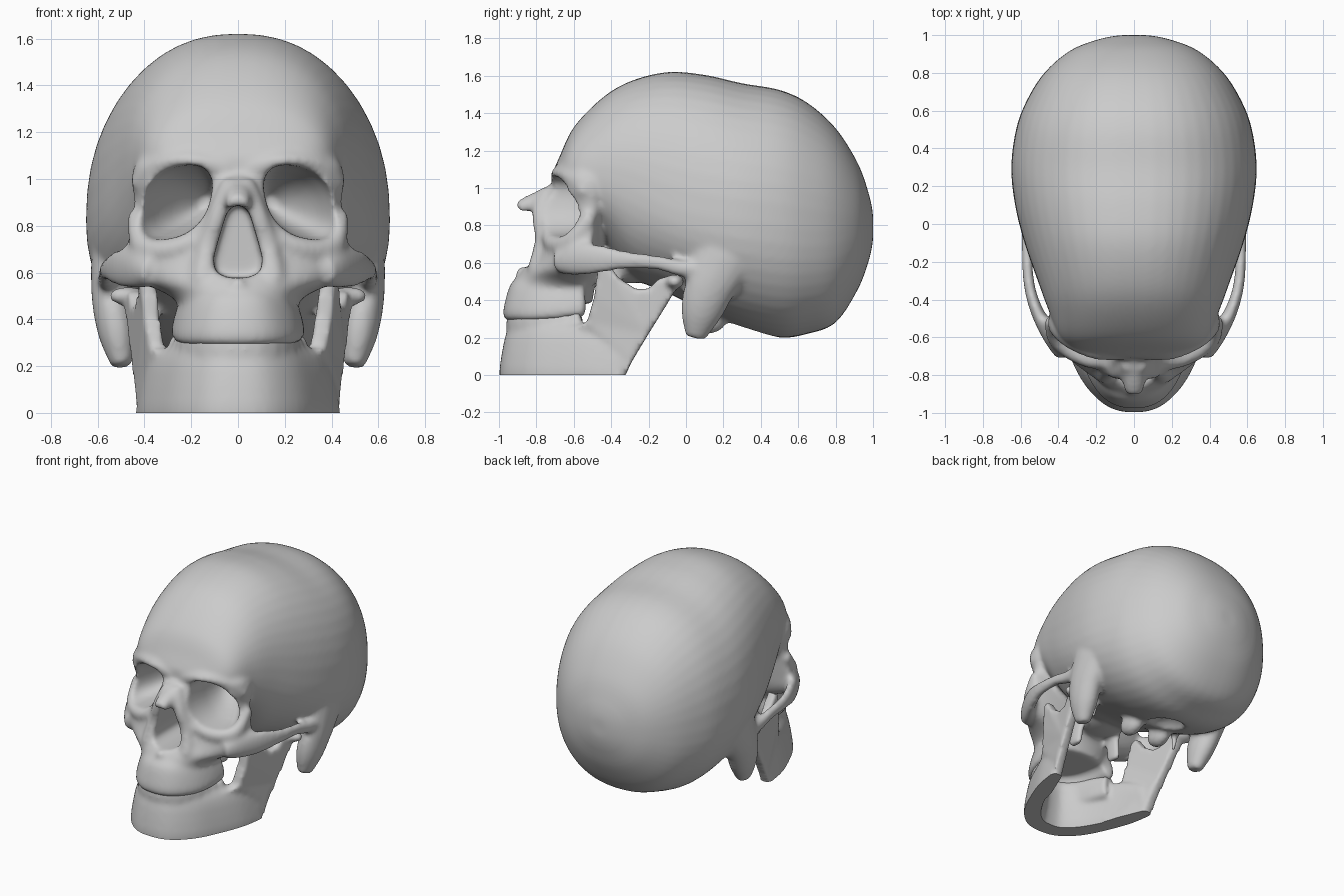
import bpy, bmesh, math
from mathutils import Vector, Matrix

cube = bpy.data.objects.get("Cube")
if cube:
    bpy.data.objects.remove(cube, do_unlink=True)

bone = bpy.data.materials.new("bone_grey")
bone.use_nodes = True
GREY = (0.6, 0.6, 0.6, 1)
bone.diffuse_color = GREY
bone.node_tree.nodes["Principled BSDF"].inputs["Base Color"].default_value = GREY


def spline(rows, n=5):
    """Smooth curve through rows of any width."""
    out = []
    for i in range(len(rows) - 1):
        a, b, c, d = (rows[max(0, min(len(rows) - 1, i + k))] for k in (-1, 0, 1, 2))
        for j in range(n):
            t = j / n
            out.append([q + t / 2 * (r - p + t * (2*p - 5*q + 4*r - s + t * (3*q - p - 3*r + s)))
                        for p, q, r, s in zip(a, b, c, d)])
    return out + [list(rows[-1])]


def egg(w, mid, lo, hi, p=2.25, n=48):
    """Rounded outline whose two halves differ in height."""
    pts = []
    for k in range(n):
        c, s = math.cos(k * math.tau / n), math.sin(k * math.tau / n)
        v = math.copysign(abs(s) ** (2 / p), s)
        pts.append((w * math.copysign(abs(c) ** (2 / p), c),
                    mid + v * (hi - mid if s > 0 else mid - lo)))
    return pts


def loft(bm, rings):
    vs = [[bm.verts.new(p) for p in ring] for ring in rings]
    for a, b in zip(vs, vs[1:]):
        for k in range(len(a)):
            m = (k + 1) % len(a)
            bm.faces.new((a[k], a[m], b[m], b[k]))
    bm.faces.new(vs[0][::-1])
    bm.faces.new(vs[-1])


def tube(bm, rows):
    """Rows are x, y, z, side radius, upright radius."""
    rows = spline(rows)
    pts = [Vector(r[:3]) for r in rows]
    run = (pts[-1] - pts[0]).normalized()
    ref = Vector((0, 1, 0)) if abs(run.z) > 0.9 else Vector((0, 0, 1))
    rings = []
    for i, p in enumerate(pts):
        t = (pts[min(i + 1, len(pts) - 1)] - pts[max(i - 1, 0)]).normalized()
        side = t.cross(ref).normalized()
        up = side.cross(t)
        rings.append([p + side * u + up * v
                      for u, v in egg(rows[i][3], 0, -rows[i][4], rows[i][4], 2, 16)])
    loft(bm, rings)


def ball(bm, loc, rad):
    bmesh.ops.create_uvsphere(bm, u_segments=20, v_segments=12, radius=1,
                              matrix=Matrix.Translation(loc) @ Matrix.Diagonal((*rad, 1)))


def arch(bm, half, lean, teeth_z=None):
    """Horseshoe wall leaning inward; rows are x, y, half thickness, bottom, top."""
    rows = spline([[-r[0], *r[1:]] for r in half[:0:-1]] + half, 4)
    rings = []
    for i, (x, y, th, lo, hi) in enumerate(rows):
        a, b = rows[max(i - 1, 0)], rows[min(i + 1, len(rows) - 1)]
        nrm = Vector((b[1] - a[1], a[0] - b[0], 0)).normalized()
        mid = (lo + hi) / 2
        rings.append([Vector((x, y, v)) + nrm * (u - lean * (v - mid))
                      for u, v in egg(th, mid, lo, hi, 3, 24)])
        if teeth_z and i % 2:
            ball(bm, Vector((x, y, teeth_z)) + nrm * 0.024, (0.034, 0.034, 0.07))
    loft(bm, rings)


def mirror(bm):
    """Copy everything made so far to the other side."""
    new = bmesh.ops.duplicate(bm, geom=bm.verts[:] + bm.edges[:] + bm.faces[:])["geom"]
    for v in new:
        if isinstance(v, bmesh.types.BMVert):
            v.co.x *= -1


def to_object(bm, name):
    bmesh.ops.recalc_face_normals(bm, faces=bm.faces)
    mesh = bpy.data.meshes.new(name)
    bm.to_mesh(mesh)
    bm.free()
    ob = bpy.data.objects.new(name, mesh)
    bpy.context.collection.objects.link(ob)
    return ob


def fuse(ob, cutter=None):
    """Melt overlapping parts together, carve, soften and trim at the floor."""
    ob.modifiers.new("melt", "REMESH").voxel_size = 0.015
    if cutter:
        cut = ob.modifiers.new("carve", "BOOLEAN")
        cut.object, cut.operation, cut.solver = cutter, "DIFFERENCE", "EXACT"
        ob.modifiers.new("clean", "REMESH").voxel_size = 0.014
    soft = ob.modifiers.new("soften", "SMOOTH")
    soft.factor, soft.iterations = 0.5, 8
    bpy.context.view_layer.update()
    mesh = bpy.data.meshes.new_from_object(ob.evaluated_get(bpy.context.evaluated_depsgraph_get()))
    ob.modifiers.clear()
    bm = bmesh.new()
    bm.from_mesh(mesh)
    cut = bmesh.ops.bisect_plane(bm, geom=bm.verts[:] + bm.edges[:] + bm.faces[:],
                                 plane_co=(0, 0, 0), plane_no=(0, 0, 1), clear_inner=True)
    rim = [e for e in cut["geom_cut"] if isinstance(e, bmesh.types.BMEdge)]
    if rim:
        bmesh.ops.triangle_fill(bm, edges=rim, use_beauty=True)
    bmesh.ops.recalc_face_normals(bm, faces=bm.faces)
    bm.to_mesh(mesh)
    bm.free()
    ob.data = mesh
    mesh.materials.clear()
    mesh.materials.append(bone)
    bpy.ops.object.select_all(action="DESELECT")
    ob.select_set(True)
    bpy.context.view_layer.objects.active = ob
    bpy.ops.object.shade_smooth_by_angle(angle=math.radians(60))


# Skull, paired parts: brow, eye socket rim, nose walls, cheek arch, mastoid, base details
bm = bmesh.new()
tube(bm, [(.04, -.68, 1.04, .04, .04), (.2, -.68, 1.08, .04, .035),
          (.35, -.62, 1.06, .035, .03), (.435, -.54, .97, .03, .035)])
tube(bm, [(.14, -.75, .76, .03, .03), (.28, -.72, .7, .03, .04),
          (.41, -.62, .71, .04, .05), (.45, -.51, .85, .025, .035)])
tube(bm, [(.035, -.72, .98, .04, .06), (.075, -.77, .87, .045, .055),
          (.125, -.76, .72, .05, .05), (.15, -.79, .56, .06, .06)])
tube(bm, [(.36, -.68, .6, .06, .06), (.43, -.6, .62, .05, .09), (.51, -.47, .62, .035, .08),
          (.555, -.32, .615, .03, .05), (.565, -.15, .6, .03, .04), (.56, -.02, .57, .04, .045),
          (.56, .12, .57, .05, .05)])
tube(bm, [(.53, .2, .64, .1, .18), (.535, .13, .48, .09, .14),
          (.515, .08, .33, .08, .11), (.495, .05, .2, .045, .055)])
ball(bm, (.12, .12, .3), (.06, .1, .08))
tube(bm, [(.14, -.4, .65, .03, .08), (.17, -.42, .36, .025, .06)])
tube(bm, [(.36, .02, .5, .03, .03), (.35, -.01, .32, .018, .018)])
mirror(bm)

# Braincase: y, bottom, top, half width, height of widest point
braincase = [(-.71, 1, 1.09, .15, 1.04), (-.675, .96, 1.17, .29, 1.05), (-.6, .88, 1.325, .39, 1.06),
             (-.45, .72, 1.48, .455, 1.05), (-.3, .53, 1.57, .51, 1), (-.1, .44, 1.62, .58, .9),
             (.1, .34, 1.605, .63, .85), (.3, .25, 1.56, .65, .82), (.5, .2, 1.525, .625, .8),
             (.65, .22, 1.455, .57, .78), (.8, .28, 1.32, .475, .78), (.92, .46, 1.13, .335, .79),
             (.98, .62, .96, .18, .79), (1, .72, .86, .07, .79)]
loft(bm, [[(x, y, z) for x, z in egg(w, mid, lo, hi)] for y, lo, hi, w, mid in spline(braincase)])
ball(bm, (0, -.3, .6), (.19, .28, .11))

# Face: z, half width, widest y, front y, back y, squareness
face = [(.38, .23, -.62, -.95, -.5, 2), (.46, .25, -.61, -.94, -.49, 2), (.51, .31, -.58, -.915, -.47, 1.8),
        (.56, .42, -.55, -.88, -.46, 1.7), (.62, .48, -.53, -.83, -.45, 1.7),
        (.7, .48, -.52, -.8, -.44, 1.7), (.8, .455, -.5, -.79, -.43, 1.7),
        (.9, .445, -.49, -.76, -.42, 1.8), (1, .455, -.5, -.71, -.42, 2.3),
        (1.07, .435, -.52, -.7, -.42, 2.5), (1.13, .37, -.5, -.66, -.42, 2.5)]
loft(bm, [[(x, y, z) for x, y in egg(w, mid, lo, hi, p)] for z, w, mid, lo, hi, p in spline(face)])
tube(bm, [(0, -.62, 1.02, .08, .05), (0, -.74, .955, .065, .05),
          (0, -.84, .91, .06, .05), (0, -.9, .89, .045, .035)])
tube(bm, [(0, -.82, .55, .05, .03), (0, -.91, .555, .02, .02)])
arch(bm, [(0, -.91, .055, .29, .52), (.1, -.885, .055, .29, .52), (.178, -.79, .055, .29, .51),
          (.215, -.67, .055, .3, .5), (.225, -.54, .05, .32, .49)], .25, .37)
skull = to_object(bm, "skull")

# Hollows: eye sockets, ear canals, nose opening, spinal opening
bm = bmesh.new()
socket = [(-1, .285, .17, .165), (-.65, .27, .155, .155), (-.5, .235, .13, .13),
          (-.38, .19, .09, .09), (-.27, .14, .03, .03)]
loft(bm, [[(cx + x - .2 * (z - .9), y, z - .15 * x) for x, z in egg(w, .9, .9 - h, .9 + h, 2.4)]
          for y, cx, w, h in spline(socket)])
ball(bm, (.62, -.02, .49), (.12, .03, .035))
mirror(bm)
pear = [(.025, .885), (.05, .85), (.08, .75), (.105, .66), (.095, .6), (.04, .578)]
outline = pear + [(-x, z) for x, z in pear[::-1]]
loft(bm, [[(x, y, z) for x, z in outline] for y in (-1.1, -.47)])
ball(bm, (0, .32, .22), (.12, .15, .1))
hollows = to_object(bm, "hollows_cutter")
hollows.hide_render = True
fuse(skull, hollows)
bpy.data.objects.remove(hollows, do_unlink=True)

# Lower jaw: upright branches with joint heads, then the horseshoe body and teeth
bm = bmesh.new()
branch = [(-.62, -.06), (-.35, -.06), (-.29, .07), (-.2, .22), (-.1, .38), (-.03, .5), (-.07, .53),
          (-.14, .52), (-.2, .46), (-.27, .46), (-.36, .52), (-.42, .6), (-.47, .58),
          (-.49, .42), (-.53, .28), (-.62, .25)]
loft(bm, [[(.395 + side + .2 * max(0, y + .35) + .65 * min(0, y + .45), y, z) for y, z in branch]
          for side in (-.035, .035)])
ball(bm, (.47, -.06, .5), (.085, .05, .04))
mirror(bm)
arch(bm, [(0, -.92, .065, -.06, .29), (.1, -.9, .065, -.06, .29), (.195, -.81, .065, -.06, .29),
          (.27, -.68, .06, -.06, .28), (.345, -.5, .055, -.06, .27), (.39, -.34, .04, -.06, .2)], .17)
arch(bm, [(0, -.905, .055, .16, .36), (.1, -.88, .055, .16, .36), (.175, -.79, .055, .16, .35),
          (.215, -.67, .055, .16, .34), (.25, -.56, .05, .16, .32)], 0, .27)
fuse(to_object(bm, "lower_jaw"))
